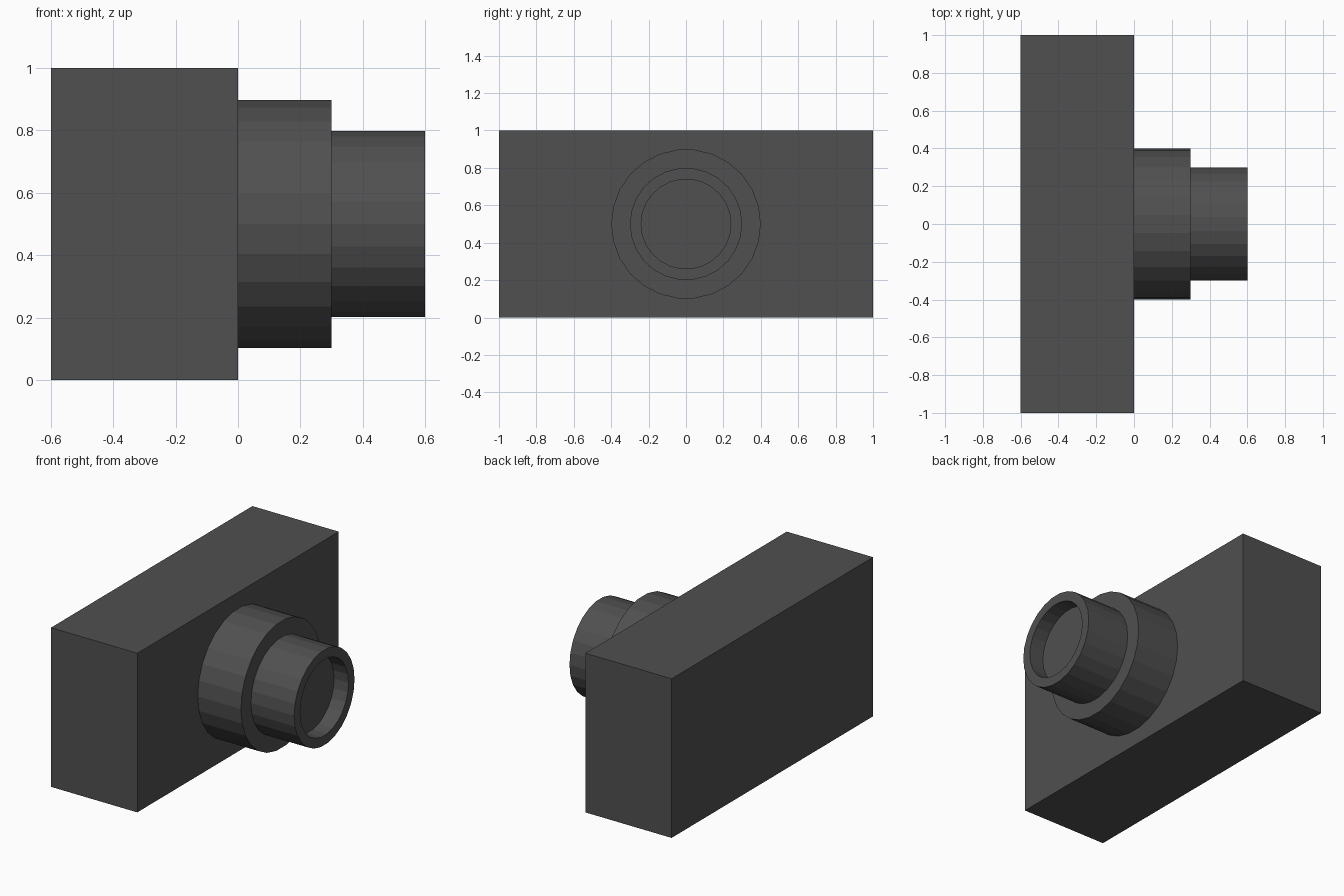
import bpy, bmesh
from math import cos, sin, tau

if "Cube" in bpy.data.objects:
    bpy.data.objects.remove(bpy.data.objects["Cube"])

SIDES = 26
AXIS_Z = 0.5

dark = bpy.data.materials.new("dark_grey")
dark.diffuse_color = (0.08, 0.08, 0.08, 1)
dark.use_nodes = True
dark.node_tree.nodes["Principled BSDF"].inputs["Base Color"].default_value = dark.diffuse_color


def finish(bm, name):
    bmesh.ops.recalc_face_normals(bm, faces=bm.faces)
    mesh = bpy.data.meshes.new(name)
    bm.to_mesh(mesh)
    bm.free()
    mesh.materials.append(dark)
    obj = bpy.data.objects.new(name, mesh)
    bpy.context.collection.objects.link(obj)
    return obj


def box(name, size, centre):
    bm = bmesh.new()
    bmesh.ops.create_cube(bm, size=1)
    bmesh.ops.scale(bm, vec=size, verts=bm.verts)
    bmesh.ops.translate(bm, vec=centre, verts=bm.verts)
    return finish(bm, name)


def lathe_x(name, profile):
    """Turn (x, radius) points around the horizontal lens axis, capping both ends."""
    bm = bmesh.new()
    rings = [[bm.verts.new((x, r * cos(tau * i / SIDES), AXIS_Z + r * sin(tau * i / SIDES)))
              for i in range(SIDES)] for x, r in profile]
    for a, b in zip(rings, rings[1:]):
        for i in range(SIDES):
            j = (i + 1) % SIDES
            bm.faces.new((a[i], a[j], b[j], b[i]))
    bm.faces.new(rings[0])
    bm.faces.new(rings[-1])
    return finish(bm, name)


# Camera body
box("camera_body", (0.6, 2.0, 1.0), (-0.3, 0, 0.5))

# Stepped lens barrel with a recessed front glass, seated slightly into the body
lathe_x("lens_barrel", [(-0.02, 0.4), (0.3, 0.4), (0.3, 0.3),
                        (0.6, 0.3), (0.6, 0.24), (0.5, 0.24)])
